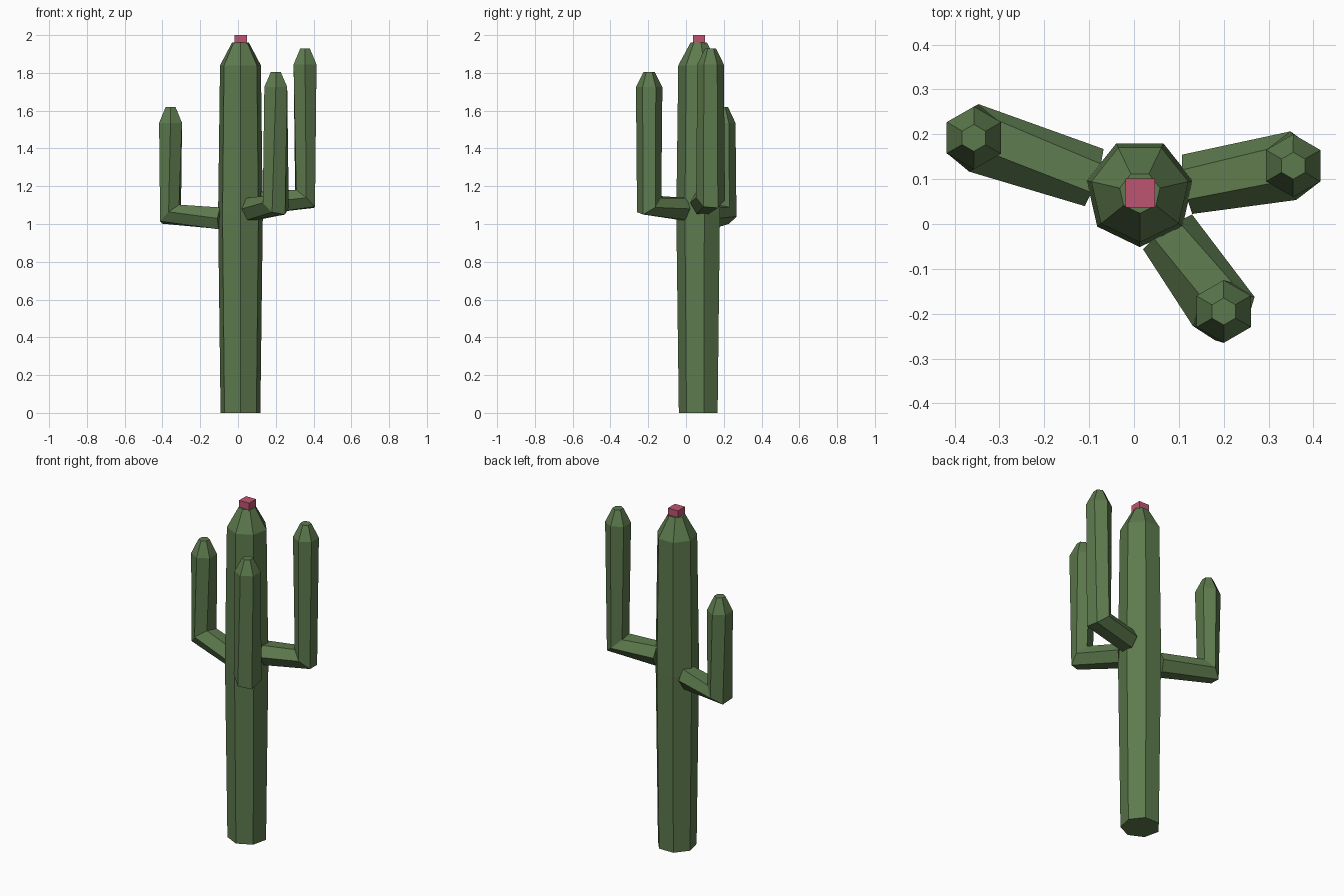
import bpy, bmesh
from math import sin, cos, pi, radians
from mathutils import Vector

if "Cube" in bpy.data.objects:
    bpy.data.objects.remove(bpy.data.objects["Cube"])

Z = Vector((0, 0, 1))
CX, CY = 0.013, 0.07


def material(name, color):
    m = bpy.data.materials.new(name)
    m.diffuse_color = color
    m.use_nodes = True
    m.node_tree.nodes["Principled BSDF"].inputs["Base Color"].default_value = m.diffuse_color
    return m


green = material("green", (0.11, 0.195, 0.075, 1))
pink = material("pink", (0.52, 0.09, 0.17, 1))


def ring(centre, u, normal, radius, sides, roll):
    # Polygon around centre, first corner along u turned by roll
    v = normal.cross(u)
    angles = [radians(roll) + 2 * pi * i / sides for i in range(sides)]
    return [centre + radius * (u * cos(a) + v * sin(a)) for a in angles]


def loft(name, rings, mat):
    bm = bmesh.new()
    loops = [[bm.verts.new(p) for p in r] for r in rings]
    n = len(loops[0])
    for a, b in zip(loops, loops[1:]):
        for i in range(n):
            j = (i + 1) % n
            bm.faces.new((a[i], a[j], b[j], b[i]))
    bm.faces.new(loops[0][::-1])
    bm.faces.new(loops[-1])
    bmesh.ops.recalc_face_normals(bm, faces=bm.faces)
    mesh = bpy.data.meshes.new(name)
    bm.to_mesh(mesh)
    bm.free()
    mesh.materials.append(mat)
    ob = bpy.data.objects.new(name, mesh)
    bpy.context.collection.objects.link(ob)


# Seven-sided trunk, slightly swollen in the middle
trunk = [(0, 0.108), (1.05, 0.1215), (1.84, 0.111), (1.96, 0.046)]
loft("trunk", [ring(Vector((CX, CY, z)), Vector((1, 0, 0)), Z, r, 7, -90)
               for z, r in trunk], green)


# Six-sided arms: out from the trunk, bent at the elbow, then straight up
def arm(name, x, y, z_start, z_elbow, z_shoulder, z_tip, elbow_roll, top_roll):
    out = Vector((x - CX, y - CY, 0)).normalized()
    u = Z.cross(out)
    start = Vector((CX, CY, z_start)) + out * 0.107
    elbow = Vector((x, y, z_elbow))
    axis = (elbow - start).normalized()
    loft(name, [
        ring(start, u, axis, 0.067, 6, 0),
        ring(elbow, u, (axis + Z).normalized(), 0.077, 6, elbow_roll),
        ring(Vector((x, y, z_shoulder)), u, Z, 0.07, 6, top_roll),
        ring(Vector((x, y, z_tip)), u, Z, 0.03, 6, top_roll)], green)


arm("right_arm", 0.355, 0.13, 1.112, 1.133, 1.845, 1.928, -7, -10)
arm("front_arm", 0.2, -0.195, 1.08, 1.10, 1.725, 1.805, -13.5, -5)
arm("left_arm", -0.357, 0.192, 1.03, 1.052, 1.535, 1.62, 14, 18)

# Flower on the crown
loft("flower", [ring(Vector((CX + 0.001, CY - 0.001, z)), Vector((1, 0, 0)), Z,
                     0.046, 4, 45) for z in (1.945, 2.0)], pink)
